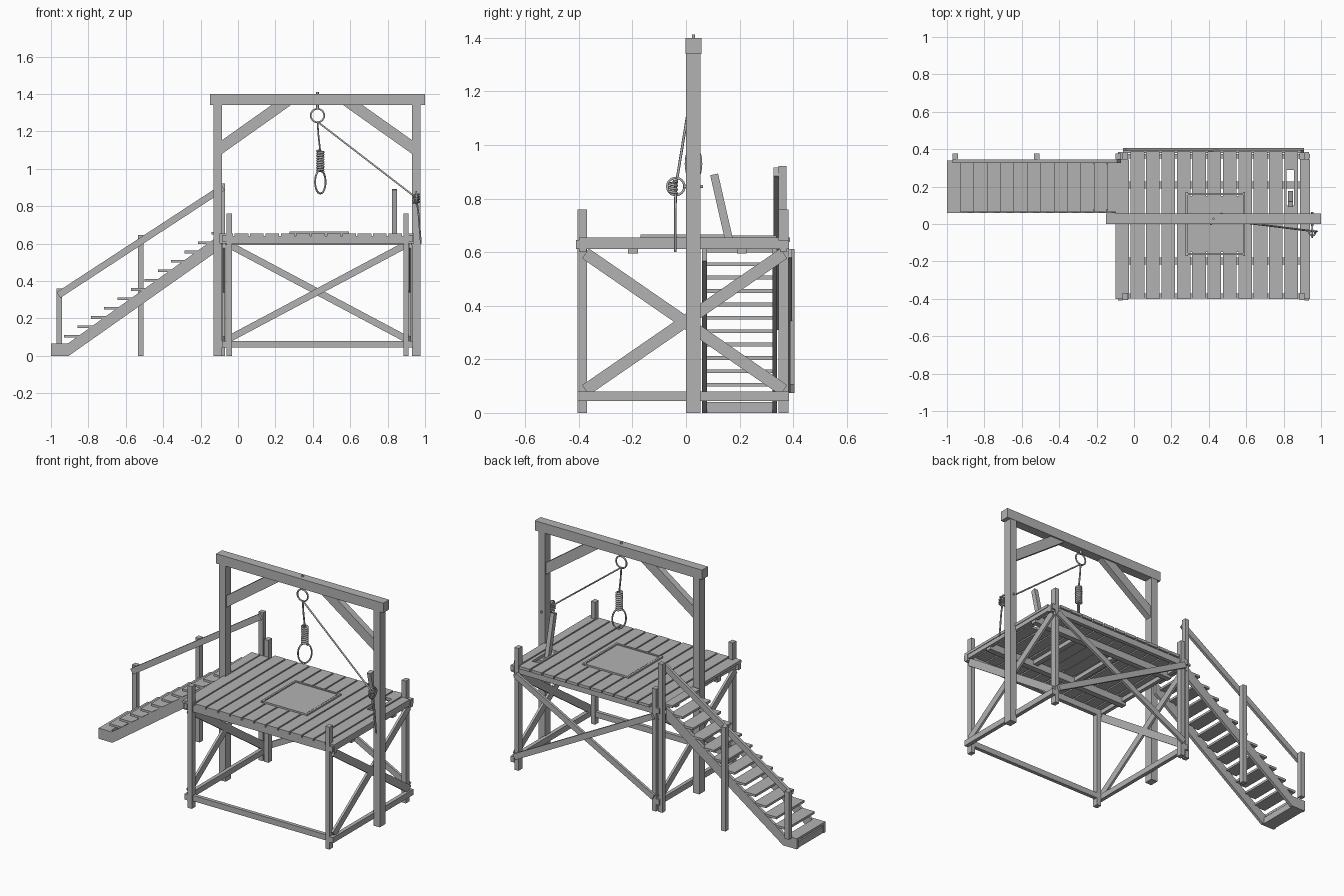
import bpy, math
from mathutils import Vector, Matrix

cube = bpy.data.objects.get("Cube")
if cube:
    bpy.data.objects.remove(cube, do_unlink=True)

grey = bpy.data.materials.new("plain grey")
grey.use_nodes = True
grey.diffuse_color = (0.45, 0.45, 0.45, 1)
grey.node_tree.nodes["Principled BSDF"].inputs["Base Color"].default_value = (0.45, 0.45, 0.45, 1)


def add_mesh(name, verts, faces):
    me = bpy.data.meshes.new(name)
    me.from_pydata(verts, [], faces)
    me.materials.append(grey)
    ob = bpy.data.objects.new(name, me)
    bpy.context.collection.objects.link(ob)
    return ob


BOX_FACES = [(0, 1, 3, 2), (4, 6, 7, 5), (0, 4, 5, 1), (2, 3, 7, 6), (0, 2, 6, 4), (1, 5, 7, 3)]


def box(name, xs, ys, zs):
    return add_mesh(name, [(x, y, z) for x in xs for y in ys for z in zs], BOX_FACES)


def beam(name, a, b, width, depth, normal, ext=(0, 0)):
    """Straight timber from a to b; depth is measured along the normal."""
    a, b, n = Vector(a), Vector(b), Vector(normal)
    d = (b - a).normalized()
    a, b = a - d * ext[0], b + d * ext[1]
    side = d.cross(n).normalized() * width / 2
    n = n * depth / 2
    return add_mesh(name, [p + side * s + n * t for p in (a, b) for s in (-1, 1) for t in (-1, 1)], BOX_FACES)


def prism(name, profile, y0, y1):
    """Side profile in x and z, extruded along y."""
    n = len(profile)
    verts = [(x, y, z) for y in (y0, y1) for x, z in profile]
    faces = [tuple(range(n)), tuple(reversed(range(n, 2 * n)))]
    faces += [(i, n + i, n + (i + 1) % n, (i + 1) % n) for i in range(n)]
    return add_mesh(name, verts, faces)


def rope(name, points, radius, closed=False):
    cu = bpy.data.curves.new(name, "CURVE")
    cu.dimensions = "3D"
    cu.bevel_depth = radius
    cu.bevel_resolution = 1
    cu.use_fill_caps = True
    sp = cu.splines.new("POLY")
    sp.points.add(len(points) - 1)
    for p, co in zip(sp.points, points):
        p.co = (*co, 1)
    sp.use_cyclic_u = closed
    cu.materials.append(grey)
    ob = bpy.data.objects.new(name, cu)
    bpy.context.collection.objects.link(ob)
    return ob


def ellipse(center, u, v, n=24):
    c, u, v = Vector(center), Vector(u), Vector(v)
    return [c + u * math.cos(t) + v * math.sin(t) for t in (2 * math.pi * i / n for i in range(n))]


X, Y = (1, 0, 0), (0, 1, 0)

# Tall frame: two posts, a top beam and two corner braces
MID = 0.4225
for side, s in (("left", 1), ("right", -1)):
    outer, inner = MID + s * 0.5525, MID + s * 0.5075
    box(side + "_tall_post", sorted((outer, inner)), (0, 0.055), (0, 1.345))
    beam(side + "_corner_brace", (inner, 0.028, 1.117), (MID + s * 0.1925, 0.028, 1.34),
         0.06, 0.04, Y, (0.025, 0.045))
box("top_beam", (-0.15, 1.0), (-0.001, 0.057), (1.34, 1.4))

# Platform corner posts
POSTS_X = ((-0.062, -0.033), (0.884, 0.912))
POSTS_Y = ((-0.405, -0.37), (0.345, 0.382))
for xs in POSTS_X:
    for ys in POSTS_Y:
        box("corner_post", xs, ys, (0, 0.76))

# Platform rails
box("front_bottom_rail", (-0.06, 0.91), (-0.395, -0.372), (0.045, 0.08))
for name, ys in (("front", (-0.397, -0.372)), ("back", (0.35, 0.375))):
    box(name + "_top_rail", (-0.1, 0.94), ys, (0.6, 0.64))
for name, xs in (("right", (-0.085, -0.062)), ("left", (0.912, 0.936))):
    box(name + "_top_rail", xs, (-0.41, 0.385), (0.612, 0.645))
    box(name + "_bottom_rail", xs, (-0.405, 0.385), (0.045, 0.08))

# Crossed braces on the two sides and the back
for name, x in (("right", -0.075), ("left", 0.92)):
    beam(name + "_cross_brace_a", (x, -0.375, 0.595), (x, 0.365, 0.085), 0.045, 0.014, X)
    beam(name + "_cross_brace_b", (x - 0.002, -0.375, 0.085), (x - 0.002, 0.365, 0.595), 0.045, 0.014, X)
beam("back_cross_brace_a", (-0.05, 0.397, 0.595), (0.9, 0.397, 0.09), 0.036, 0.016, Y)
beam("back_cross_brace_b", (-0.05, 0.388, 0.09), (0.9, 0.388, 0.595), 0.036, 0.016, Y)

# Joists below the deck
for y in (-0.198, 0.208):
    box("deck_joist", (-0.09, 0.93), (y - 0.018, y + 0.018), (0.594, 0.638))

# Deck planks, one of them slotted for the lever
PITCH = 0.0822
for i in range(13):
    x0 = -0.1 + i * PITCH
    x1 = min(x0 + PITCH - 0.009, 0.94)
    back = 0.345 if i in (0, 12) else 0.388
    if i == 11:
        box("plank_front", (x0, x1), (-0.4, 0.1), (0.638, 0.655))
        box("plank_back", (x0, x1), (0.29, back), (0.638, 0.655))
        box("plank_slot_side", (x0, 0.816), (0.1, 0.29), (0.638, 0.655))
        box("plank_slot_side", (0.856, x1), (0.1, 0.29), (0.638, 0.655))
    else:
        box("plank", (x0, x1), (-0.4 + 0.003 * (i % 2), back), (0.638, 0.655))

# Floor hatch with its border and supports
box("hatch_panel", (0.293, 0.577), (-0.15, 0.15), (0.64, 0.662))
for x in (0.276, 0.582):
    box("hatch_border", (x, x + 0.012), (-0.17, 0.17), (0.64, 0.665))
    box("hatch_support", (x - 0.01, x + 0.022), (-0.2, 0.21), (0.612, 0.638))
for y in (-0.167, 0.155):
    box("hatch_border", (0.288, 0.582), (y, y + 0.012), (0.64, 0.665))

# Lever
beam("lever", (0.836, 0.163, 0.635), (0.836, 0.105, 0.89), 0.03, 0.026, X)

# Staircase
for y in (0.06, 0.322):
    prism("stair_stringer", [(-1, 0), (-0.905, 0), (-0.1, 0.567), (-0.1, 0.645), (-0.91, 0.066), (-1, 0.066)],
          y, y + 0.018)
box("bottom_step", (-0.995, -0.912), (0.07, 0.33), (0, 0.04))
box("bottom_tread", (-1, -0.925), (0.06, 0.34), (0.052, 0.066))
for i in range(12):
    x, z = -0.93 + 0.0716 * i, 0.105 + 0.05 * i
    box("tread", (x, min(x + 0.085, -0.085)), (0.064, 0.338), (z - 0.007, z + 0.007))

# Handrail
for x, z0, z1 in ((-0.955, 0.065, 0.36), (-0.52, 0, 0.645), (-0.085, 0, 0.922)):
    box("handrail_post", (x - 0.015, x + 0.015), (0.345, 0.376), (z0, z1))
beam("handrail", (-0.96, 0.336, 0.325), (-0.08, 0.336, 0.9), 0.036, 0.018, Y)

# Iron rings and bolts
RING = Vector((0.425, 0.028, 1.285))
HOOK = Vector((0.953, -0.038, 0.845))
rope("beam_ring", ellipse(RING, (0.036, 0, 0), (0, 0, 0.036)), 0.005, True)
rope("beam_bolt", [RING + Vector((0, 0, 0.033)), RING + Vector((0, 0, 0.127))], 0.007)
rope("post_ring", ellipse(HOOK, (0, 0.032, 0), (0, 0, 0.032)), 0.005, True)
rope("post_bolt", [HOOK + Vector((0, 0.028, 0)), HOOK + Vector((0, 0.102, 0))], 0.007)

# Rope: taut run, wraps at the post, loose tail
low = RING - Vector((0, 0, 0.033))
rope("taut_rope", [low, HOOK], 0.005)
wraps = [HOOK + Vector((0.016 * math.cos(t), -0.01 + 0.014 * math.sin(t), 0.02 - 0.0022 * t))
         for t in (i * math.pi / 5 for i in range(36))]
rope("rope_wraps", wraps, 0.005)
rope("rope_tail", [HOOK, (0.965, -0.04, 0.76), (0.978, -0.04, 0.6)], 0.005)

# Hanging rope with coil and loop
rope("hanging_rope", [low, (0.43, 0.028, 1.18), (0.44, 0.028, 1.09)], 0.005)
coil = [(0.44 + 0.016 * math.cos(t), 0.028 + 0.016 * math.sin(t), 0.985 + 0.0185 * t / math.pi / 2 * 0.7)
        for t in (i * math.pi / 5 for i in range(88))]
rope("rope_coil", coil, 0.0065)
rope("rope_loop", ellipse((0.44, 0.028, 0.93), (0.028, 0.028, 0), (0, 0, 0.062)), 0.005, True)
